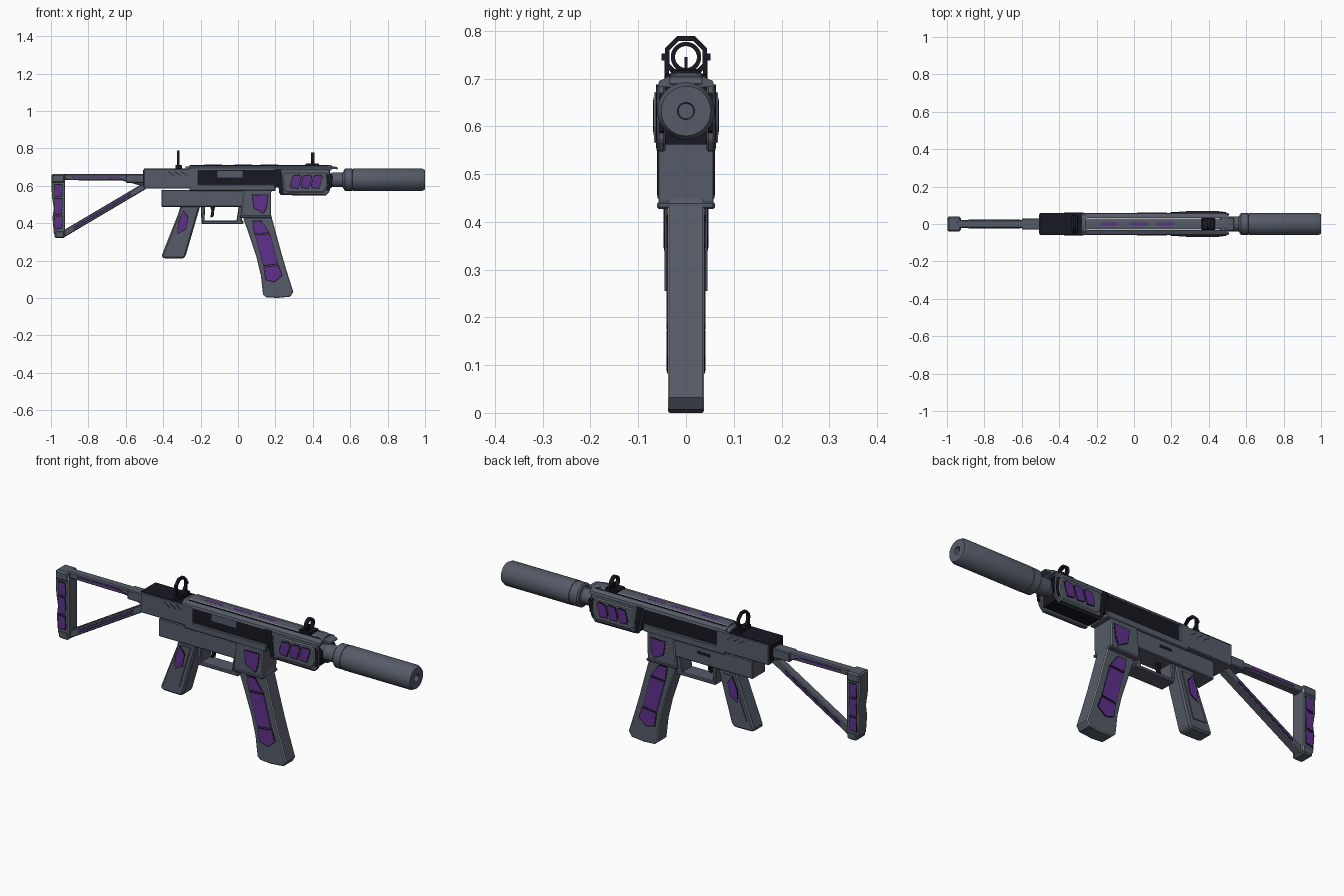
import bpy, bmesh, math
from mathutils import Vector

if "Cube" in bpy.data.objects:
    bpy.data.objects.remove(bpy.data.objects["Cube"], do_unlink=True)


def material(name, colour):
    m = bpy.data.materials.new(name)
    m.use_nodes = True
    m.diffuse_color = (*colour, 1)
    m.node_tree.nodes["Principled BSDF"].inputs["Base Color"].default_value = (*colour, 1)
    return m


GREY = material("slate_grey", (.092, .105, .138))
LIGHT = material("light_grey", (.46, .46, .46))
DARK = material("dark_charcoal", (.009, .009, .016))
PURPLE = material("purple", (.115, .03, .265))


def finish(name, bm, mat, bevel=0, smooth=False, trim=False):
    """Bevel all edges, or with trim only the flank rims, in light grey."""
    bmesh.ops.recalc_face_normals(bm, faces=bm.faces)
    if bevel:
        edges = [e for e in bm.edges
                 if not trim or abs(e.verts[0].co.y - e.verts[1].co.y) < .001]
        bmesh.ops.bevel(bm, geom=edges, offset=bevel, segments=1, affect='EDGES',
                        clamp_overlap=True, material=1 if trim else -1)
    mesh = bpy.data.meshes.new(name)
    bm.to_mesh(mesh)
    bm.free()
    mesh.materials.append(mat)
    if trim:
        mesh.materials.append(LIGHT)
    ob = bpy.data.objects.new(name, mesh)
    bpy.context.collection.objects.link(ob)
    if smooth:
        bpy.ops.object.select_all(action='DESELECT')
        ob.select_set(True)
        bpy.context.view_layer.objects.active = ob
        bpy.ops.object.shade_smooth_by_angle()


def extrude(name, points, step, mat, bevel=0, trim=False):
    """Extrude a closed outline of 3D points along the vector step."""
    bm = bmesh.new()
    face = bm.faces.new([bm.verts.new(p) for p in points])
    out = bmesh.ops.extrude_face_region(bm, geom=[face], use_keep_orig=True)
    verts = [v for v in out["geom"] if isinstance(v, bmesh.types.BMVert)]
    bmesh.ops.translate(bm, verts=verts, vec=step)
    finish(name, bm, mat, bevel, trim=trim)


def side(name, outline, half, mat, bevel=.004, trim=False):
    """Side profile in x and z, centred across the width."""
    extrude(name, [(x, -half, z) for x, z in outline], (0, 2 * half, 0), mat, bevel, trim)


def box(name, x0, x1, z0, z1, half, mat, bevel=.004):
    side(name, [(x0, z0), (x1, z0), (x1, z1), (x0, z1)], half, mat, bevel)


def along(name, section, x0, x1, mat):
    """Symmetric section, given as (half width, z), run along x."""
    pts = [(x0, y, z) for y, z in section] + [(x0, -y, z) for y, z in reversed(section)]
    extrude(name, pts, (x1 - x0, 0, 0), mat)


def plates(name, outline, surface, mat, thick=.003, flanks=(-1, 1), bevel=0, trim=False):
    """Plate standing on one or both flanks."""
    for s in flanks:
        label = "left" if s > 0 else "right"
        extrude(f"{name}_{label}", [(x, s * surface, z) for x, z in outline],
                (0, s * thick, 0), mat, bevel, trim)


def inlay(name, outline, surface, grow=.006):
    """Thin purple plate on a slightly larger dark border."""
    c = sum((Vector(p) for p in outline), Vector((0, 0))) / len(outline)
    wide = [Vector(p) + (Vector(p) - c).normalized() * grow for p in outline]
    plates(name + "_border", wide, surface - .002, DARK, .003)
    plates(name, outline, surface - .001, PURPLE, .003)


def strut(name, a, b, width, half, mat):
    a, b = Vector(a), Vector(b)
    d = (b - a).normalized() * width / 2
    n = Vector((-d.y, d.x))
    side(name, [a + n, b + n, b - n, a - n], half, mat)


def lathe(name, profile, z, mat):
    """Turned part around the barrel axis; profile is (x, radius)."""
    bm = bmesh.new()
    vs = [bm.verts.new((x, 0, r)) for x, r in profile]
    es = [bm.edges.new(pair) for pair in zip(vs, vs[1:])]
    bmesh.ops.spin(bm, geom=vs + es, cent=(0, 0, 0), axis=(1, 0, 0),
                   angle=math.tau, steps=40, use_duplicate=False)
    bmesh.ops.remove_doubles(bm, verts=bm.verts, dist=.0001)
    bmesh.ops.translate(bm, verts=bm.verts, vec=(0, 0, z))
    finish(name, bm, mat, smooth=True)


def ring(name, x, z, outer, inner, depth, sides):
    """Flat upright ring facing along x."""
    bm = bmesh.new()
    loops = []
    for r, dx in ((outer, -depth), (outer, depth), (inner, depth), (inner, -depth)):
        loops.append([bm.verts.new((x + dx, r * math.cos(a), z + r * math.sin(a)))
                      for a in (math.tau * (i + .5) / sides for i in range(sides))])
    for k in range(4):
        a, b = loops[k], loops[(k + 1) % 4]
        for i in range(sides):
            j = (i + 1) % sides
            bm.faces.new((a[i], a[j], b[j], b[i]))
    finish(name, bm, DARK)


# Upper receiver: rear block, dark core, lower rails and ribbed top cover
box("rear_receiver", -.505, -.21, .585, .69, .06, GREY)
box("rear_top_plate", -.502, -.28, .688, .693, .057, DARK, 0)
box("rear_end_plate", -.508, -.5, .6, .685, .052, DARK, 0)
box("receiver_core", -.22, .24, .59, .69, .05, DARK, 0)
box("receiver_rail", -.26, .2, .572, .607, .06, GREY)
along("top_cover", [(.06, .682), (.056, .695), (.035, .705), (.018, .712)], -.26, .5, GREY)
along("cover_rear_ramp", [(.056, .685), (.035, .7), (.018, .703)], -.28, -.25, GREY)
side("cover_nose", [(.46, .69), (.535, .688), (.53, .7), (.46, .712)], .035, GREY, .002)
for i, x in enumerate((-.18, -.02, .12)):
    box(f"cover_slot_{i}", x, x + .095, .71, .7125, .008, PURPLE, 0)
for s in (-1, 1):
    for part, y, mat in (("edge", .028, LIGHT), ("groove", .032, DARK)):
        extrude(f"cover_{part}_{s}", [(-.25, s * y, .705), (.48, s * y, .705),
                (.48, s * (y + .004), .705), (-.25, s * (y + .004), .705)], (0, 0, .004), mat)
plates("bolt_plate", [(-.11, .645), (.025, .645), (.025, .678), (-.11, .678)], .049, GREY,
       .004, flanks=(-1,))
for i in range(3):
    x = -.375 + i * .035
    plates(f"rear_notch_{i}", [(x, .675), (x + .006, .675), (x + .036, .655), (x + .03, .655)],
           .06, DARK, .001)

# Lower receiver, magazine well and trigger group
box("lower_receiver", -.41, .04, .487, .578, .052, GREY)
side("magazine_well", [(.015, .43), (.175, .43), (.178, .578), (.03, .578)], .058, GREY, .003,
     trim=True)
box("magazine_well_lip", .012, .18, .427, .442, .061, GREY)
inlay("magazine_well_inlay", [(.077, .548), (.16, .55), (.15, .49), (.137, .455), (.088, .482)],
      .0585)
box("guard_floor", -.195, .03, .395, .413, .042, GREY)
side("guard_rear", [(-.195, .4), (-.18, .4), (-.175, .5), (-.2, .5)], .042, GREY)
side("guard_front", [(-.01, .4), (.02, .4), (.03, .5), (.005, .5)], .042, GREY)
side("trigger", [(-.15, .495), (-.12, .495), (-.128, .465), (-.13, .435), (-.148, .43),
                 (-.142, .465)], .009, DARK, .002)
plates("selector_slot", [(-.17, .535), (-.1, .535), (-.1, .55), (-.17, .55)], .051, DARK, .002,
       flanks=(1,))

# Pistol grip
side("grip", [(-.41, .222), (-.398, .212), (-.292, .21), (-.28, .225), (-.2, .5), (-.305, .5),
              (-.32, .45)], .04, GREY, .009)
plates("grip_panel", [(-.37, .26), (-.3, .255), (-.235, .47), (-.29, .47)], .039, GREY, .006)
inlay("grip_inlay", [(-.292, .465), (-.268, .43), (-.28, .372), (-.322, .345), (-.316, .405)],
      .0455, .005)

# Curved magazine
side("magazine", [(.02, .45), (.06, .335), (.098, .22), (.122, .12), (.134, .018), (.15, .004),
                  (.21, 0), (.28, .007), (.296, .032), (.265, .13), (.235, .23), (.205, .34),
                  (.175, .45)], .038, GREY, .0035, trim=True)
for i, shape in enumerate((
        [(.08, .41), (.122, .41), (.165, .352), (.09, .346)],
        [(.093, .334), (.17, .34), (.212, .185), (.137, .175)],
        [(.14, .163), (.215, .172), (.233, .12), (.193, .088), (.15, .1)])):
    inlay(f"magazine_inlay_{i}", shape, .0385)

# Handguard: open-fronted shells around a dark core, with raised cheek panels
plates("handguard_shell", [(.19, .69), (.205, .64), (.22, .575), (.225, .55), (.47, .547),
                           (.49, .57), (.497, .61), (.49, .69)], .043, GREY, .018, bevel=.004)
box("handguard_core", .22, .475, .562, .69, .045, DARK, 0)
plates("cheek_panel", [(.245, .58), (.265, .565), (.46, .565), (.478, .6), (.474, .655),
                       (.455, .672), (.25, .672), (.24, .65)], .059, GREY, .008, bevel=.003,
       trim=True)
plates("handguard_rear_seam", [(.196, .688), (.232, .688), (.245, .558), (.228, .555),
                               (.209, .64)], .06, DARK, .003)
plates("handguard_front_seam", [(.472, .57), (.486, .575), (.492, .61), (.486, .66),
                                (.472, .67)], .06, DARK, .003)
plates("handguard_lower_seam", [(.24, .551), (.465, .549), (.465, .556), (.24, .558)],
       .06, DARK, .002)
for i in range(3):
    x = .285 + i * .056
    inlay(f"handguard_inlay_{i}", [(x, .592), (x + .035, .588), (x + .052, .645),
                                   (x + .042, .655), (x + .01, .65), (x - .002, .61)], .0675)
plates("front_prong", [(.47, .575), (.5, .59), (.508, .65), (.48, .685)], .046, DARK, .01)

# Barrel and suppressor
lathe("barrel", [(.44, 0), (.44, .034), (.5, .034), (.5, .04), (.56, .04), (.565, .045),
                 (.59, .045), (.59, 0)], .632, GREY)
lathe("suppressor", [(.565, 0), (.565, .05), (.572, .059), (.61, .059), (.611, .057), (.615, .057),
                     (.616, .06), (.985, .06), (1, .052), (1, .018), (.97, .016), (.97, 0)],
      .632, GREY)

# Sights
ring("rear_sight_ring", -.32, .745, .048, .037, .007, 8)
box("rear_sight_base", -.335, -.3, .69, .71, .045, DARK, .002)
plates("rear_sight_leg", [(-.327, .7), (-.313, .7), (-.313, .745), (-.327, .745)], .036, DARK, .009)
plates("rear_sight_knob", [(-.326, .738), (-.314, .738), (-.314, .752), (-.326, .752)],
       .044, DARK, .007)
ring("front_sight_ring", .4, .745, .032, .023, .009, 24)
box("front_sight_base", .362, .432, .7, .72, .031, DARK, .003)
box("front_sight_post", .397, .403, .715, .745, .003, DARK, 0)

# Skeleton stock
side("stock_top_bar", [(-.95, .63), (-.62, .628), (-.5, .595), (-.5, .662), (-.95, .662)],
     .022, GREY, .005)
box("stock_hinge", -.6, -.5, .615, .662, .03, GREY)
strut("stock_diagonal", (-.94, .338), (-.5, .598), .034, .02, GREY)
side("butt_plate", [(-.998, .64), (-.985, .66), (-.935, .66), (-.925, .64), (-.925, .345),
                    (-.935, .322), (-.97, .325), (-.985, .345), (-.992, .43), (-.985, .48),
                    (-.995, .54)], .035, GREY, .003, trim=True)
box("butt_top_cap", -.998, -.925, .615, .662, .04, GREY, .008)
box("butt_bottom_cap", -.98, -.925, .32, .36, .038, GREY, .007)
for i, (low, high) in enumerate(((.37, .435), (.447, .53), (.542, .605))):
    inlay(f"butt_inlay_{i}", [(-.978, low), (-.943, low + .006), (-.941, high), (-.98, high)],
          .0355)
inlay("top_bar_strip", [(-.88, .642), (-.66, .64), (-.61, .635), (-.66, .65), (-.88, .65)],
      .0225, .004)
plates("diagonal_border", [(-.88, .365), (-.57, .549), (-.57, .565), (-.88, .381)], .02, DARK, .001)
plates("diagonal_strip", [(-.88, .37), (-.57, .554), (-.57, .561), (-.88, .377)], .02, PURPLE, .002)
